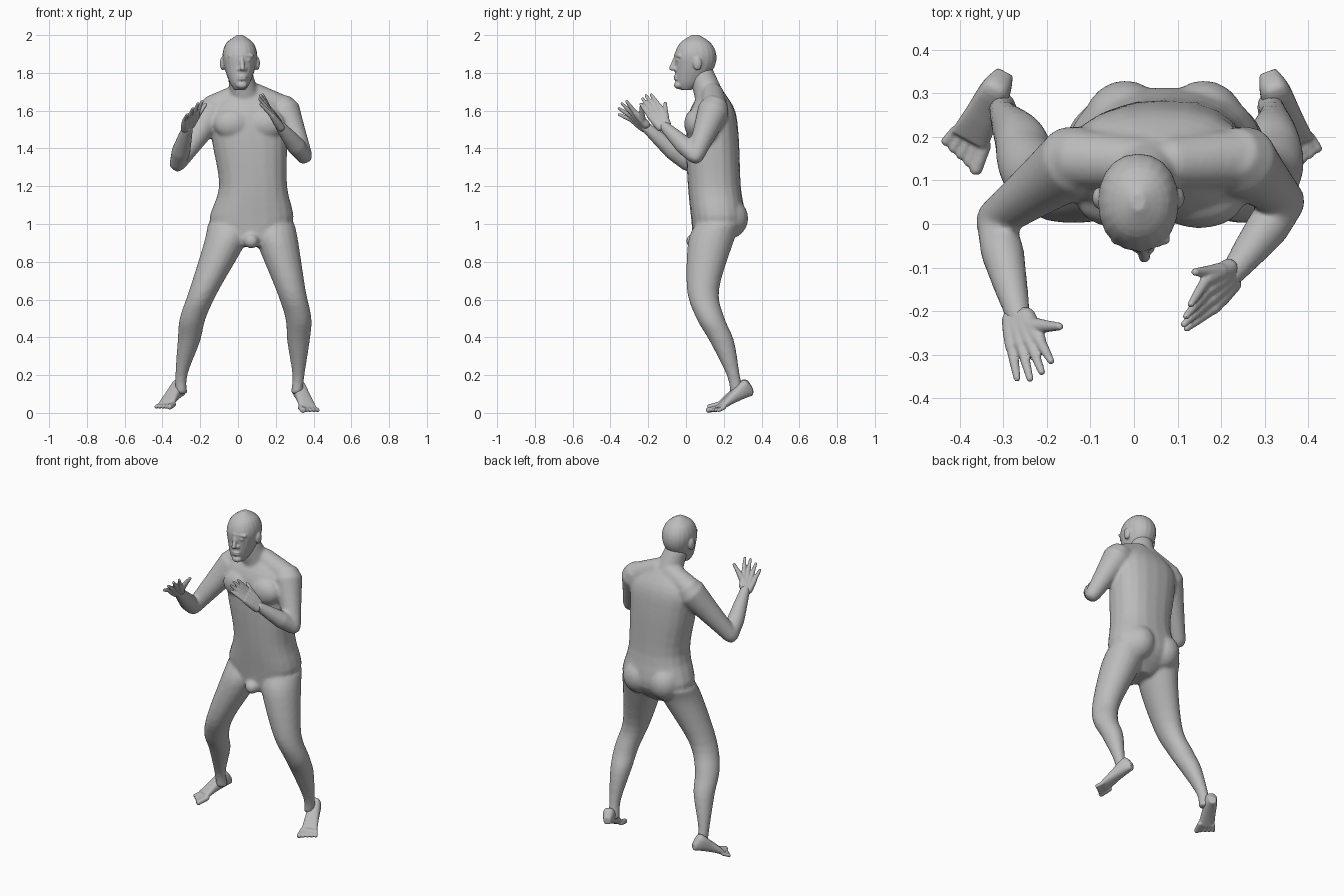
import bpy, bmesh, math
from mathutils import Vector, Matrix

cube = bpy.data.objects.get("Cube")
if cube:
    bpy.data.objects.remove(cube, do_unlink=True)

GREY = (0.5, 0.5, 0.5, 1)
grey_material = bpy.data.materials.new("plain grey")
grey_material.use_nodes = True
grey_material.diffuse_color = GREY
shader = grey_material.node_tree.nodes["Principled BSDF"]
shader.inputs["Base Color"].default_value = GREY


def loft(bm, rings):
    """Skin a list of point rings into a closed solid."""
    rows = [[bm.verts.new(point) for point in ring] for ring in rings]
    count = len(rows[0])
    for lower, upper in zip(rows, rows[1:]):
        for i in range(count):
            j = (i + 1) % count
            bm.faces.new((lower[i], lower[j], upper[j], upper[i]))
    bm.faces.new(rows[0][::-1])
    bm.faces.new(rows[-1])


def oval(centre, side, up, power=2.0, count=20):
    """Superellipse ring spanned by two half-axes."""
    ring = []
    for i in range(count):
        angle = math.tau * i / count
        a, b = (math.copysign(abs(w) ** (2 / power), w) for w in (math.cos(angle), math.sin(angle)))
        ring.append(centre + side * a + up * b)
    return ring


def refine(rows, steps=4):
    """Pass a smooth spline through rows of numbers."""
    rows = [Vector(row) for row in rows]
    padded = [rows[0], *rows, rows[-1]]
    result = []
    for before, start, end, after in zip(padded, padded[1:], padded[2:], padded[3:]):
        for step in range(steps):
            t = step / steps
            slope_in, slope_out = (end - before) / 2, (after - start) / 2
            bend = (start - end) * 2 + slope_in + slope_out
            lift = (end - start) * 3 - slope_in * 2 - slope_out
            result.append(start + slope_in * t + lift * t ** 2 + bend * t ** 3)
    return result + [rows[-1]]


def stack(bm, sections, power=2.0):
    """Loft of level rings: x, y, z, half-width, half-depth."""
    loft(bm, [oval(Vector((x, y, z)), Vector((wide, 0, 0)), Vector((0, deep, 0)), power)
              for x, y, z, wide, deep in refine(sections)])


def limb(bm, start, end, radii):
    """Straight round-ended limb, radii evenly spaced along it."""
    start, end = Vector(start), Vector(end)
    along = (end - start).normalized()
    side = along.orthogonal().normalized()
    up = along.cross(side)
    stations = [(start.lerp(end, i / (len(radii) - 1)), r) for i, r in enumerate(radii)]
    (first, r_first), (last, r_last) = stations[0], stations[-1]
    stations.insert(0, (first - along * r_first * 0.7, r_first * 0.7))
    stations.append((last + along * r_last * 0.7, r_last * 0.7))
    loft(bm, [oval(centre, side * r, up * r) for centre, r in stations])


def ball(bm, centre, size):
    matrix = Matrix.Translation(centre) @ Matrix.Diagonal((*size, 1))
    bmesh.ops.create_uvsphere(bm, u_segments=20, v_segments=12, radius=1, matrix=matrix)


def finish(name, bm, voxel, rounds):
    """Fuse the pieces into one skin and soften the joins."""
    bmesh.ops.recalc_face_normals(bm, faces=bm.faces)
    mesh = bpy.data.meshes.new(name)
    bm.to_mesh(mesh)
    bm.free()
    mesh.materials.append(grey_material)
    part = bpy.data.objects.new(name, mesh)
    bpy.context.collection.objects.link(part)
    fuse = part.modifiers.new("fuse", 'REMESH')
    fuse.mode = 'VOXEL'
    fuse.voxel_size = voxel
    fuse.use_smooth_shade = True
    soften = part.modifiers.new("soften", 'SMOOTH')
    soften.factor = 0.5
    soften.iterations = rounds


def build_torso(bm):
    stack(bm, [(.07, .12, .88, .06, .08), (.07, .17, 1, .22, .14), (.08, .15, 1.2, .18, .14),
               (.06, .14, 1.45, .2, .14), (.05, .14, 1.6, .2, .12), (.05, .14, 1.7, .09, .06)], 2.4)
    for side in (-1, 1):
        buttock = Vector((.07 + side * .09, .22, 1.03))
        chest = Vector((.06 + side * .09, .05, 1.53))
        neck_slope = Vector((.05 + side * .03, .14, 1.69))
        shoulder = Vector((.05 + side * .19, .15, 1.61))
        ball(bm, buttock, (.1, .11, .11))
        ball(bm, chest, (.1, .06, .08))
        limb(bm, neck_slope, shoulder, [.06, .07])
    ball(bm, (.07, .04, .91), (.04, .04, .04))
    limb(bm, (.05, .15, 1.6), (.01, .08, 1.8), [.09, .075, .065])


def build_legs(bm):
    # height, right x, left x, y, radius
    stations = [(1, -.05, .19, .17, .12), (.9, -.07, .21, .13, .12), (.65, -.18, .28, .09, .085),
                (.5, -.24, .32, .13, .075), (.38, -.26, .32, .19, .065),
                (.2, -.3, .32, .25, .035), (.1, -.3, .31, .27, .035)]
    slim = 0.92
    stack(bm, [(right, y, z, r * slim, r) for z, right, left, y, r in stations])
    stack(bm, [(left, y, z, r * slim, r) for z, right, left, y, r in stations])


def build_arm(bm, shoulder, elbow, wrist):
    limb(bm, shoulder, elbow, [.085, .07, .057, .045])
    limb(bm, elbow, wrist, [.043, .05, .04, .028])


def build_hand(name, wrist, knuckles, tips, thumb):
    """Four fingers fanned from index to little finger, and a thumb."""
    bm = bmesh.new()
    wrist, thumb = Vector(wrist), Vector(thumb)
    index, little = map(Vector, knuckles)
    index_tip, little_tip = map(Vector, tips)
    across = (little - index).normalized()
    for finger in range(4):
        share = finger / 3
        knuckle = index.lerp(little, share)
        tip = index_tip.lerp(little_tip, share)
        tip += (tip - knuckle).normalized() * .02 * math.sin(math.pi * share)
        base = wrist + across * (share - .5) * .04
        limb(bm, base, knuckle, [.022, .02, .015])
        limb(bm, knuckle, tip, [.013, .011, .008])
    root = wrist.lerp(index, .4) - across * .015
    limb(bm, wrist, root, [.022, .021])
    limb(bm, root, thumb, [.021, .014, .009])
    finish(name, bm, .004, 3)


def build_foot(name, side, heel, front, drop):
    """Wedge from heel to ball, sloping down to five toes."""
    bm = bmesh.new()
    heel, front = Vector(heel), Vector(front)
    along = (front - heel).normalized()
    outward = Vector((-along.y, along.x, 0)) * side
    rings = []
    for share, wide, low, high in refine([(-.06, .02, .09, .13), (.2, .035, .08, .18),
                                          (.6, .04, .06, .13), (1, .047, .035, .07)]):
        centre = heel.lerp(front, share)
        centre.z = (low + high) / 2 - drop * share
        rings.append(oval(centre, outward * wide, Vector((0, 0, (high - low) / 2)), 2.5))
    loft(bm, rings)
    for toe in range(5):
        spread = toe - 2
        start = front + outward * spread * .019 - along * .01
        start.z = .05 - drop
        end = start + along * (.06 - .006 * toe) + outward * spread * .004
        end.z -= .014
        thick = .015 if toe == 0 else .011
        limb(bm, start, end, [thick, thick])
    finish(name, bm, .005, 3)


def build_head():
    bm = bmesh.new()
    # height, half-width, front, back
    profile = [(1.71, .03, -.03, .03), (1.75, .055, -.055, .09), (1.83, .083, -.06, .15),
               (1.9, .092, -.06, .16), (1.96, .07, -.03, .13), (2, .015, .03, .07)]
    stack(bm, [(.01, (front + back) / 2, z, wide, (back - front) / 2)
               for z, wide, front, back in profile], 2.15)
    # Nose, mouth and chin
    limb(bm, (.02, -.055, 1.885), (.024, -.076, 1.823), [.009, .011, .014])
    limb(bm, (.005, -.057, 1.82), (.04, -.057, 1.82), [.01, .01])
    for lip_height in (1.781, 1.768):
        ball(bm, (.02, -.05, lip_height), (.027, .016, .008))
    ball(bm, (.02, -.04, 1.735), (.03, .024, .02))
    for side in (-1, 1):
        brow_end = Vector((.015 + side * .06, -.036, 1.89))
        limb(bm, (.015, -.054, 1.893), brow_end, [.011, .01])
        eye = Vector((.016 + side * .036, -.041, 1.868))
        ear = Vector((.01 + side * .092, .06, 1.85))
        ball(bm, eye, (.016, .013, .011))
        ball(bm, ear, (.014, .024, .036))
    finish("head", bm, .005, 3)


right_wrist = (-.265, -.215, 1.515)
left_wrist = (.222, -.118, 1.52)
body = bmesh.new()
build_torso(body)
build_legs(body)
build_arm(body, (-.135, .145, 1.595), (-.32, .01, 1.32), right_wrist)
build_arm(body, (.245, .145, 1.6), (.35, .05, 1.36), left_wrist)
finish("body", body, .009, 8)
build_head()

build_hand("right_hand", right_wrist, [(-.215, -.27, 1.59), (-.28, -.285, 1.55)],
           [(-.19, -.315, 1.65), (-.268, -.355, 1.58)], (-.17, -.235, 1.635))
build_hand("left_hand", left_wrist, [(.165, -.13, 1.61), (.18, -.195, 1.575)],
           [(.13, -.185, 1.685), (.12, -.24, 1.635)], (.14, -.11, 1.64))

build_foot("right_foot", -1, (-.3, .34, 0), (-.38, .19, 0), .004)
build_foot("left_foot", 1, (.31, .34, 0), (.37, .18, 0), .022)
